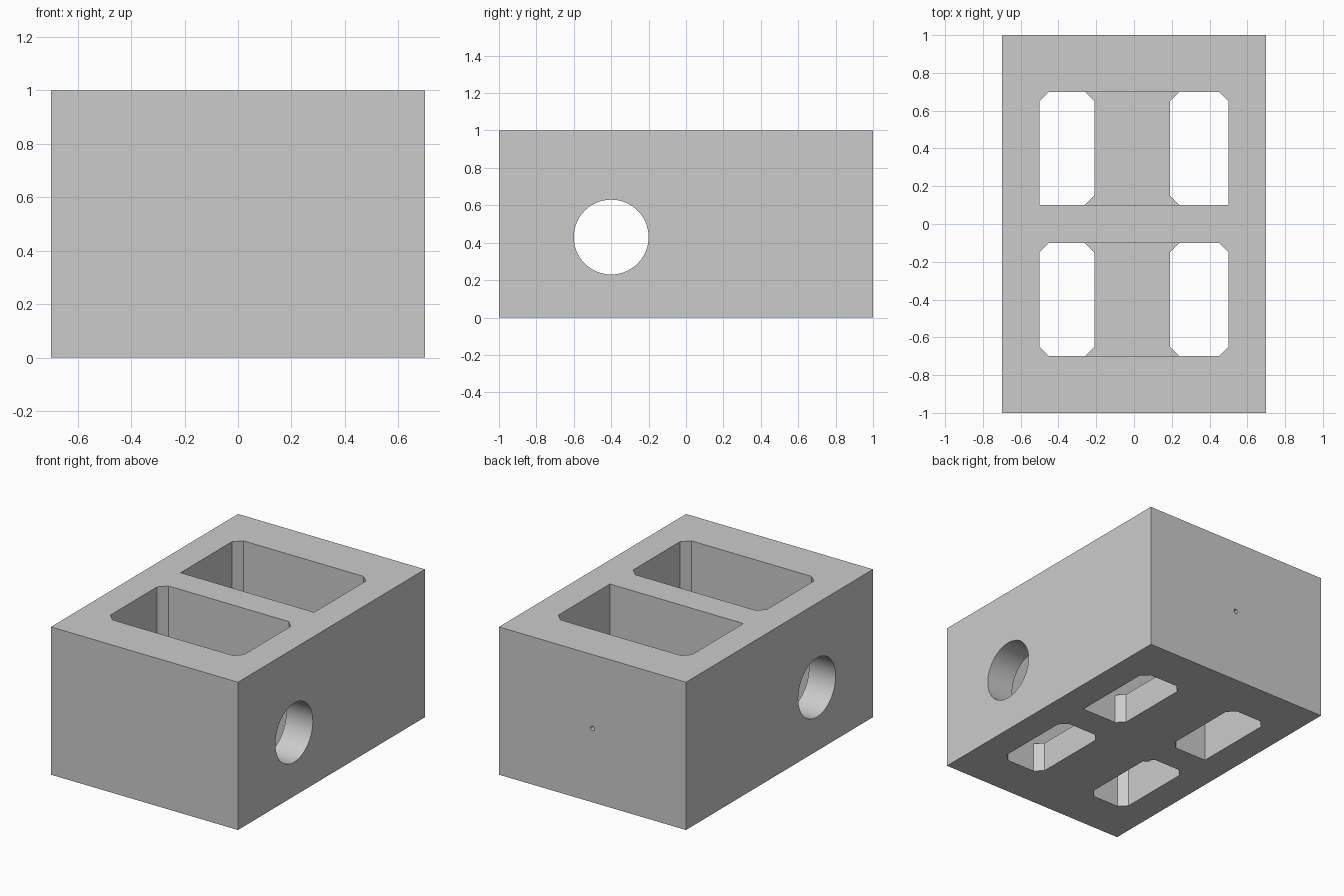
import bpy, bmesh
from math import radians
from mathutils import Matrix

if "Cube" in bpy.data.objects:
    bpy.data.objects.remove(bpy.data.objects["Cube"])

C = 0.05          # corner chamfer
FLOOR = 0.2       # floor thickness


def to_object(name, bm):
    bmesh.ops.recalc_face_normals(bm, faces=bm.faces)
    mesh = bpy.data.meshes.new(name)
    bm.to_mesh(mesh)
    bm.free()
    obj = bpy.data.objects.new(name, mesh)
    bpy.context.collection.objects.link(obj)
    return obj


def prism(name, x0, x1, y0, y1, z0, z1, cut=(0, 0, 0, 0)):
    """Box with chamfers at corners (x0,y0), (x1,y0), (x1,y1), (x0,y1)."""
    corners = [(x0, y0), (x1, y0), (x1, y1), (x0, y1)]
    steps = [((0, 1), (1, 0)), ((-1, 0), (0, 1)), ((0, -1), (-1, 0)), ((1, 0), (0, -1))]
    bm = bmesh.new()
    ring = []
    for (x, y), pair, c in zip(corners, steps, cut):
        if c:
            ring += [bm.verts.new((x + dx * c, y + dy * c, z0)) for dx, dy in pair]
        else:
            ring.append(bm.verts.new((x, y, z0)))
    face = bm.faces.new(ring)
    top = bmesh.ops.extrude_face_region(bm, geom=[face], use_keep_orig=True)
    verts = [v for v in top["geom"] if isinstance(v, bmesh.types.BMVert)]
    bmesh.ops.translate(bm, verts=verts, vec=(0, 0, z1 - z0))
    return to_object(name, bm)


def bore(name, radius, length, centre, axis, sides):
    bm = bmesh.new()
    bmesh.ops.create_cone(bm, cap_ends=True, segments=sides, radius1=radius, radius2=radius,
                          depth=length,
                          matrix=Matrix.Translation(centre) @ Matrix.Rotation(radians(90), 4, axis))
    return to_object(name, bm)


def carve(body, cutter):
    bpy.context.view_layer.objects.active = body
    mod = body.modifiers.new("cut", "BOOLEAN")
    mod.operation = "DIFFERENCE"
    mod.solver = "EXACT"
    mod.object = cutter
    bpy.ops.object.modifier_apply(modifier=mod.name)
    bpy.data.objects.remove(cutter)


# Solid block
body = prism("block_body", -0.7, 0.7, -1, 1, 0, 1)

# Deep pockets from the top and paired floor openings;
# the back pocket has square corners beside the divider
for y0, y1, near in ((-0.7, -0.1, C), (0.1, 0.7, 0)):
    carve(body, prism("pocket_cutter", -0.5, 0.5, y0, y1, FLOOR, 1.1, (near, near, C, C)))
    carve(body, prism("left_opening_cutter", -0.5, -0.21, y0, y1, -0.1, FLOOR + 0.1, (near, C, C, C)))
    carve(body, prism("right_opening_cutter", 0.19, 0.5, y0, y1, -0.1, FLOOR + 0.1, (C, near, C, C)))

# Round hole through both side walls, small hole in the back wall
carve(body, bore("side_hole_cutter", 0.2, 1.6, (0, -0.4, 0.43), "Y", 64))
carve(body, bore("back_hole_cutter", 0.015, 0.5, (0, 0.85, 0.5), "X", 16))

body.select_set(True)
bpy.ops.object.shade_smooth_by_angle(angle=radians(30))
